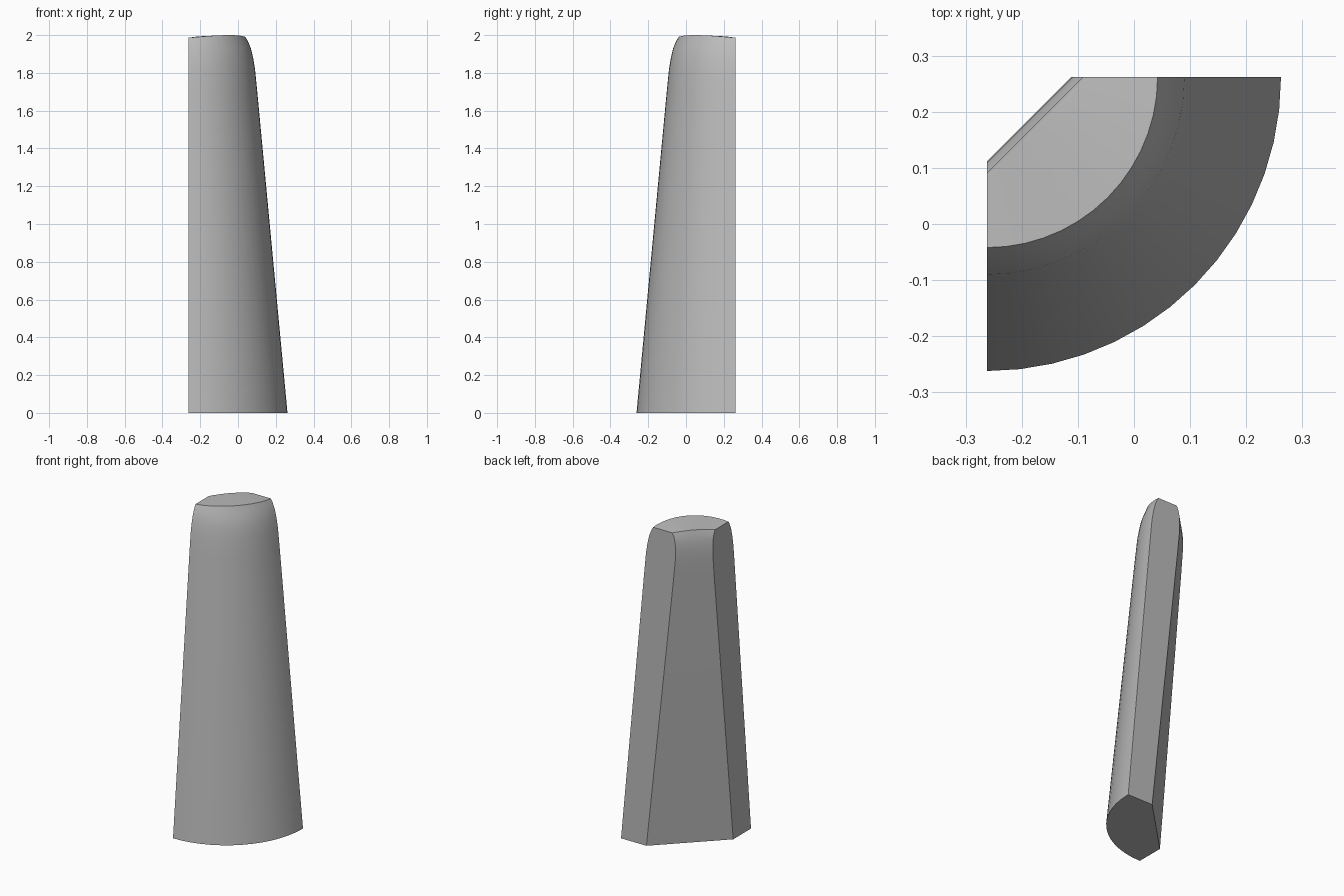
import bpy, bmesh, math

cube = bpy.data.objects.get("Cube")
if cube:
    bpy.data.objects.remove(cube, do_unlink=True)

# Single plain grey
grey = bpy.data.materials.new("plain_grey")
grey.use_nodes = True
GREY = (0.5, 0.5, 0.5, 1.0)
grey.diffuse_color = GREY
grey.node_tree.nodes["Principled BSDF"].inputs["Base Color"].default_value = GREY

HALF = 0.262      # the quarter circle is centred on the back corner (-HALF, HALF)
SEG = 14          # segments around the quarter arc
# Levels: height, outer arc radius, leg length of the diagonal corner cut
LEVELS = [(0.0, 0.524, 0.350), (1.70, 0.364, 0.164), (1.82, 0.352, 0.152),
          (1.88, 0.342, 0.150), (1.93, 0.330, 0.153), (1.965, 0.316, 0.161),
          (1.986, 0.304, 0.172)]


def make_ring(bm, z, radius, leg, crown):
    """Outer quarter arc and inner diagonal line at one height."""
    arc, cut = [], []
    for i in range(SEG + 1):
        t = i / SEG
        a = t * math.pi / 2
        lift = crown * math.sin(math.pi * t)
        arc.append(bm.verts.new((-HALF + radius * math.cos(a),
                                 HALF - radius * math.sin(a), z + lift)))
        cut.append(bm.verts.new((-HALF + leg * (1 - t), HALF - leg * t, z + lift * 0.6)))
    return arc, cut


bm = bmesh.new()
rings = [make_ring(bm, z, r, leg, 0.014 if z > 1.98 else 0.0) for z, r, leg in LEVELS]

# Outer wall, inner diagonal wall and the two flat sides
for (arc0, cut0), (arc1, cut1) in zip(rings, rings[1:]):
    loop0 = arc0 + cut0[::-1]
    loop1 = arc1 + cut1[::-1]
    n = len(loop0)
    for i in range(n):
        j = (i + 1) % n
        bm.faces.new((loop0[i], loop0[j], loop1[j], loop1[i]))

# Bottom and slightly crowned top
for arc, cut in (rings[0], rings[-1]):
    for i in range(SEG):
        bm.faces.new((arc[i], arc[i + 1], cut[i + 1], cut[i]))

bmesh.ops.recalc_face_normals(bm, faces=bm.faces)
mesh = bpy.data.meshes.new("tapered_quarter_post")
bm.to_mesh(mesh)
bm.free()
mesh.materials.append(grey)

post = bpy.data.objects.new("tapered_quarter_post", mesh)
bpy.context.collection.objects.link(post)
bpy.ops.object.select_all(action='DESELECT')
post.select_set(True)
bpy.context.view_layer.objects.active = post
bpy.ops.object.shade_smooth_by_angle(angle=math.radians(32))
